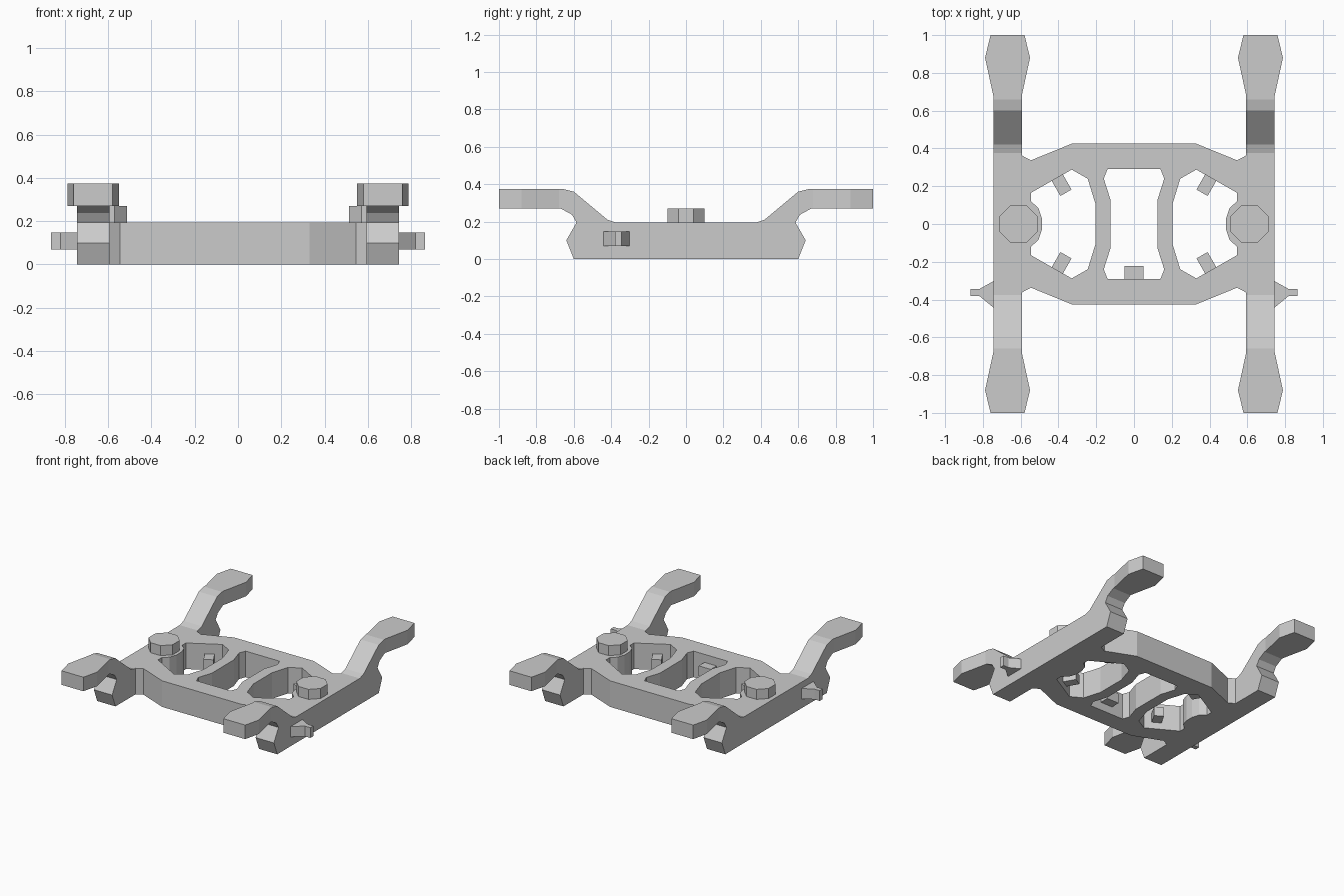
import bpy, bmesh, math
from mathutils import Matrix, Vector

if "Cube" in bpy.data.objects:
    bpy.data.objects.remove(bpy.data.objects["Cube"])

grey = bpy.data.materials.new("plain grey")
grey.diffuse_color = (0.6, 0.6, 0.6, 1)
grey.use_nodes = True
grey.node_tree.nodes["Principled BSDF"].inputs["Base Color"].default_value = grey.diffuse_color


def finish(name, bm):
    bmesh.ops.recalc_face_normals(bm, faces=bm.faces)
    mesh = bpy.data.meshes.new(name)
    bm.to_mesh(mesh)
    bm.free()
    mesh.materials.append(grey)
    ob = bpy.data.objects.new(name, mesh)
    bpy.context.collection.objects.link(ob)
    return ob


def prism(points, depth):
    """Extrude a closed loop of 3D points along the depth vector."""
    bm = bmesh.new()
    face = bm.faces.new([bm.verts.new(p) for p in points])
    new = bmesh.ops.extrude_face_region(bm, geom=[face])["geom"]
    bmesh.ops.translate(bm, vec=depth,
                        verts=[v for v in new if isinstance(v, bmesh.types.BMVert)])
    return bm


def plate(name, points, z0, z1):
    return finish(name, prism([(x, y, z0) for x, y in points], (0, 0, z1 - z0)))


def mirrored(half, axis):
    """Close a half outline by reflecting it (axis 0: x, axis 1: y)."""
    flip = [(-a, b) if axis == 0 else (a, -b) for a, b in reversed(half)]
    return half + flip


TOP = 0.195

# centre frame: outline with three holes, filled as a 2D curve
outer = mirrored([(-0.594, 0.363), (-0.546, 0.337), (-0.33, 0.425),
                  (0.33, 0.425), (0.546, 0.337), (0.594, 0.363)], 1)
middle_hole = mirrored(mirrored([(0.125, 0.13), (0.16, 0.24), (0.14, 0.29)], 0), 1)
side_hole = mirrored([(0.205, 0.11), (0.245, 0.24), (0.33, 0.288), (0.546, 0.165),
                      (0.546, 0.12), (0.506, 0.085), (0.488, 0.03)], 1)
curve = bpy.data.curves.new("frame_outline", "CURVE")
curve.dimensions = "2D"
curve.fill_mode = "BOTH"
curve.extrude = TOP / 2
for loop in (outer, middle_hole, side_hole, [(-x, y) for x, y in side_hole]):
    s = curve.splines.new("POLY")
    s.points.add(len(loop) - 1)
    for p, (x, y) in zip(s.points, loop):
        p.co = (x, y, 0, 1)
    s.use_cyclic_u = True
temp = bpy.data.objects.new("frame_outline", curve)
bpy.context.collection.objects.link(temp)
bpy.context.view_layer.update()
flat = bpy.data.meshes.new_from_object(temp)
bpy.data.objects.remove(temp)
bm = bmesh.new()
bm.from_mesh(flat)
bmesh.ops.remove_doubles(bm, verts=bm.verts, dist=1e-4)
bmesh.ops.translate(bm, verts=bm.verts, vec=(0, 0, TOP / 2))
for f in bm.faces:
    f.smooth = False
    f.material_index = 0
finish("centre_frame", bm)

# side rail profile (y, z), front half is the mirror of the back half
rail_half = [(0.375, TOP), (0.42, 0.21), (0.60, 0.36), (0.66, 0.375), (1, 0.375),
             (1, 0.27), (0.67, 0.27), (0.61, 0.237), (0.585, TOP), (0.64, 0.10), (0.60, 0)]
rail_profile = mirrored(rail_half, 0)


def flare(y):
    """Half width of the rail at a given distance from the middle."""
    y = abs(y)
    if y <= 0.68:
        return 0.0755
    if y <= 0.88:
        return 0.0755 + (y - 0.68) / 0.2 * 0.0435
    return 0.119 - (y - 0.88) / 0.12 * 0.029


for side, sx in (("left", -1), ("right", 1)):
    # rail with raised, flared arm ends
    bm = prism([(-1, y, z) for y, z in rail_profile], (2, 0, 0))
    for y in (-0.88, -0.68, 0.68, 0.88):
        bmesh.ops.bisect_plane(bm, geom=bm.verts[:] + bm.edges[:] + bm.faces[:],
                               plane_co=(0, y, 0), plane_no=(0, 1, 0))
    for v in bm.verts:
        v.co.x = sx * 0.6695 + v.co.x * flare(v.co.y)
    finish(side + "_rail", bm)

    # octagonal knob
    r = 0.1 / math.cos(math.pi / 8)
    plate(side + "_knob", [(sx * 0.612 + r * math.cos((i + 0.5) * math.pi / 4),
                            r * math.sin((i + 0.5) * math.pi / 4)) for i in range(8)],
          TOP, 0.27)

    # tapered peg on the outside
    plate(side + "_peg", [(sx * x, y) for x, y in
                          [(0.745, -0.303), (0.82, -0.345), (0.865, -0.345),
                           (0.865, -0.38), (0.82, -0.38), (0.745, -0.442)]], 0.07, 0.147)

    # tabs standing square to the slanted hole edges
    for end, sy in (("front", -1), ("back", 1)):
        base = Vector((0.41, 0.252))
        out = Vector((-0.5, -0.866))
        along = Vector((0.866, -0.5)) * 0.034
        pts = [base - along, base + along, base + along + out * 0.1, base - along + out * 0.1]
        plate(f"{side}_{end}_tab", [(sx * p.x, sy * p.y) for p in pts], 0.05, 0.12)

# tab in the middle hole
plate("middle_tab", [(-0.05, -0.29), (0.05, -0.29), (0.05, -0.222), (-0.05, -0.222)], 0.06, 0.135)
